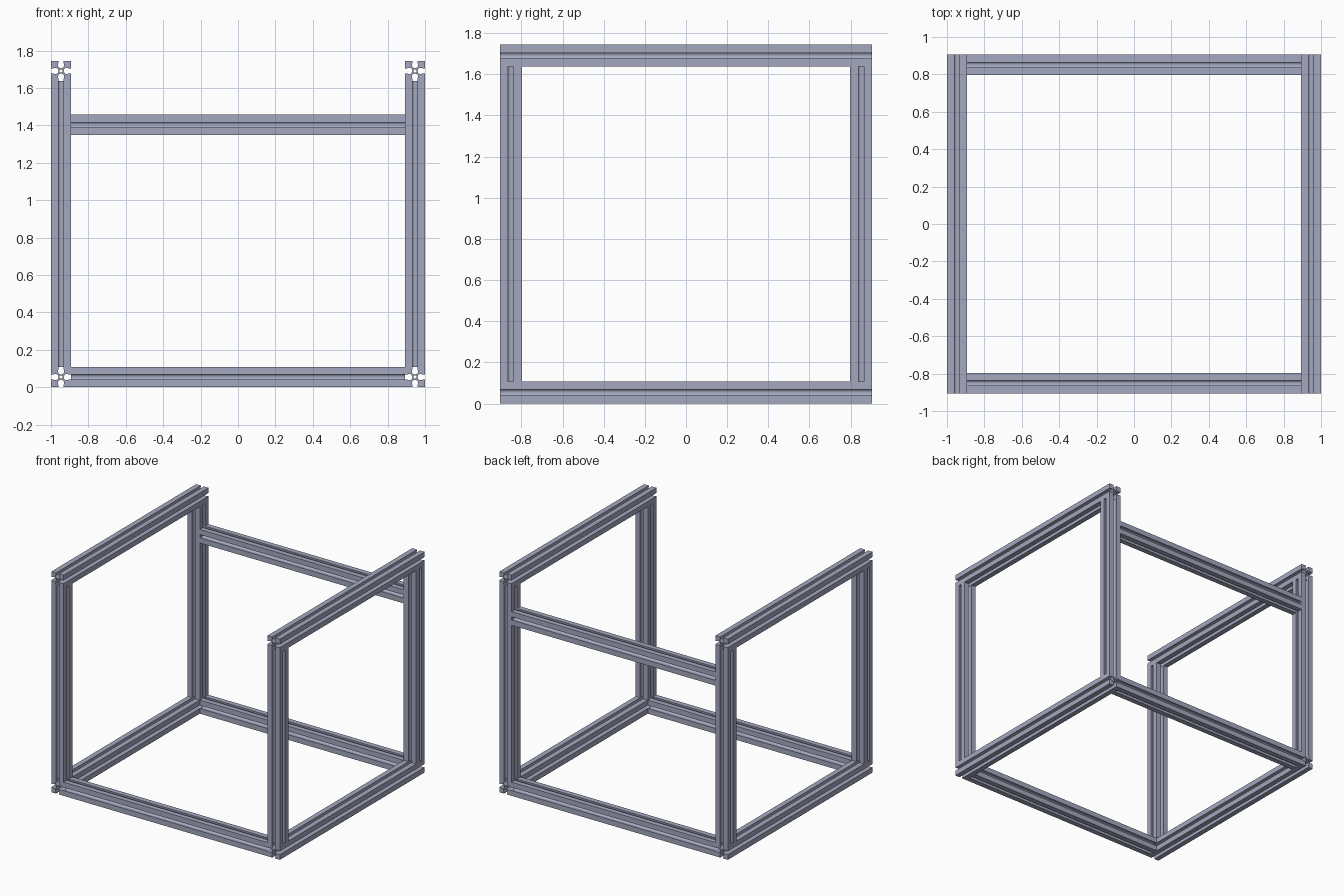
import bpy
import bmesh
from math import cos, sin, pi, asin, radians
from mathutils import Vector, Matrix

cube = bpy.data.objects.get("Cube")
if cube:
    bpy.data.objects.remove(cube, do_unlink=True)

WIDTH = 0.108          # side of the square bar
HALF = WIDTH / 2
SLOT = 0.013           # half width of the slot mouth
CAVITY_R = 0.017       # round slot cavity
CAVITY_C = 0.031       # cavity centre, from the bar axis
BORE_R = 0.009
DEPTH, HEIGHT = 1.81, 1.745

metal = bpy.data.materials.new("blue grey aluminium")
metal.use_nodes = True
colour = (0.37, 0.395, 0.52, 1)
metal.diffuse_color = colour
metal.node_tree.nodes["Principled BSDF"].inputs["Base Color"].default_value = colour


def slotted_outline():
    """Square bar section with a round-bottomed slot in each side."""
    start = asin(SLOT / CAVITY_R)
    steps = 12
    side = [(HALF, -HALF), (HALF, -SLOT)]
    for i in range(steps + 1):
        a = -start - (2 * pi - 2 * start) * i / steps
        side.append((CAVITY_C + CAVITY_R * cos(a), CAVITY_R * sin(a)))
    side.append((HALF, SLOT))
    return [Matrix.Rotation(k * pi / 2, 2) @ Vector(p) for k in range(4) for p in side]


def bore_outline(count=16):
    return [Vector((BORE_R * cos(2 * pi * i / count), BORE_R * sin(2 * pi * i / count)))
            for i in range(count)]


def bar_mesh(name, length):
    """Section filled around its bore and extruded, centred on its own z axis."""
    bm = bmesh.new()
    edges = []
    for outline in (slotted_outline(), bore_outline()):
        verts = [bm.verts.new((p.x, p.y, -length / 2)) for p in outline]
        edges += [bm.edges.new((v, verts[i - 1])) for i, v in enumerate(verts)]
    bmesh.ops.triangle_fill(bm, edges=edges, use_beauty=True, normal=(0, 0, 1))
    result = bmesh.ops.extrude_face_region(bm, geom=bm.faces[:], use_keep_orig=True)
    top = [g for g in result["geom"] if isinstance(g, bmesh.types.BMVert)]
    bmesh.ops.translate(bm, verts=top, vec=(0, 0, length))
    bmesh.ops.recalc_face_normals(bm, faces=bm.faces[:])
    mesh = bpy.data.meshes.new(name)
    bm.to_mesh(mesh)
    bm.free()
    mesh.materials.append(metal)
    mesh.shade_smooth()
    mesh.set_sharp_from_angle(angle=radians(35))
    return mesh


def place(name, mesh, location, rotation=(0, 0, 0)):
    obj = bpy.data.objects.new(name, mesh)
    obj.location = location
    obj.rotation_euler = rotation
    bpy.context.collection.objects.link(obj)


rail = bar_mesh("rail", DEPTH)
post = bar_mesh("post", HEIGHT - 2 * WIDTH)
crossbar = bar_mesh("crossbar", 2 - 2 * WIDTH)
X, Y = 1 - HALF, DEPTH / 2 - HALF
along_x, along_y = (0, pi / 2, 0), (pi / 2, 0, 0)

# Side frames: rails run the full depth, posts stand between them
for side, x in (("left", X), ("right", -X)):
    place(f"{side}_bottom_rail", rail, (x, 0, HALF), along_y)
    place(f"{side}_top_rail", rail, (x, 0, HEIGHT - HALF), along_y)
    for end, y in (("front", -Y), ("back", Y)):
        place(f"{side}_{end}_post", post, (x, y, HEIGHT / 2))

# Crossbars joining the side frames
place("front_bottom_crossbar", crossbar, (0, -Y, HALF), along_x)
place("back_bottom_crossbar", crossbar, (0, Y, HALF), along_x)
place("back_upper_crossbar", crossbar, (0, Y, 1.403), along_x)
